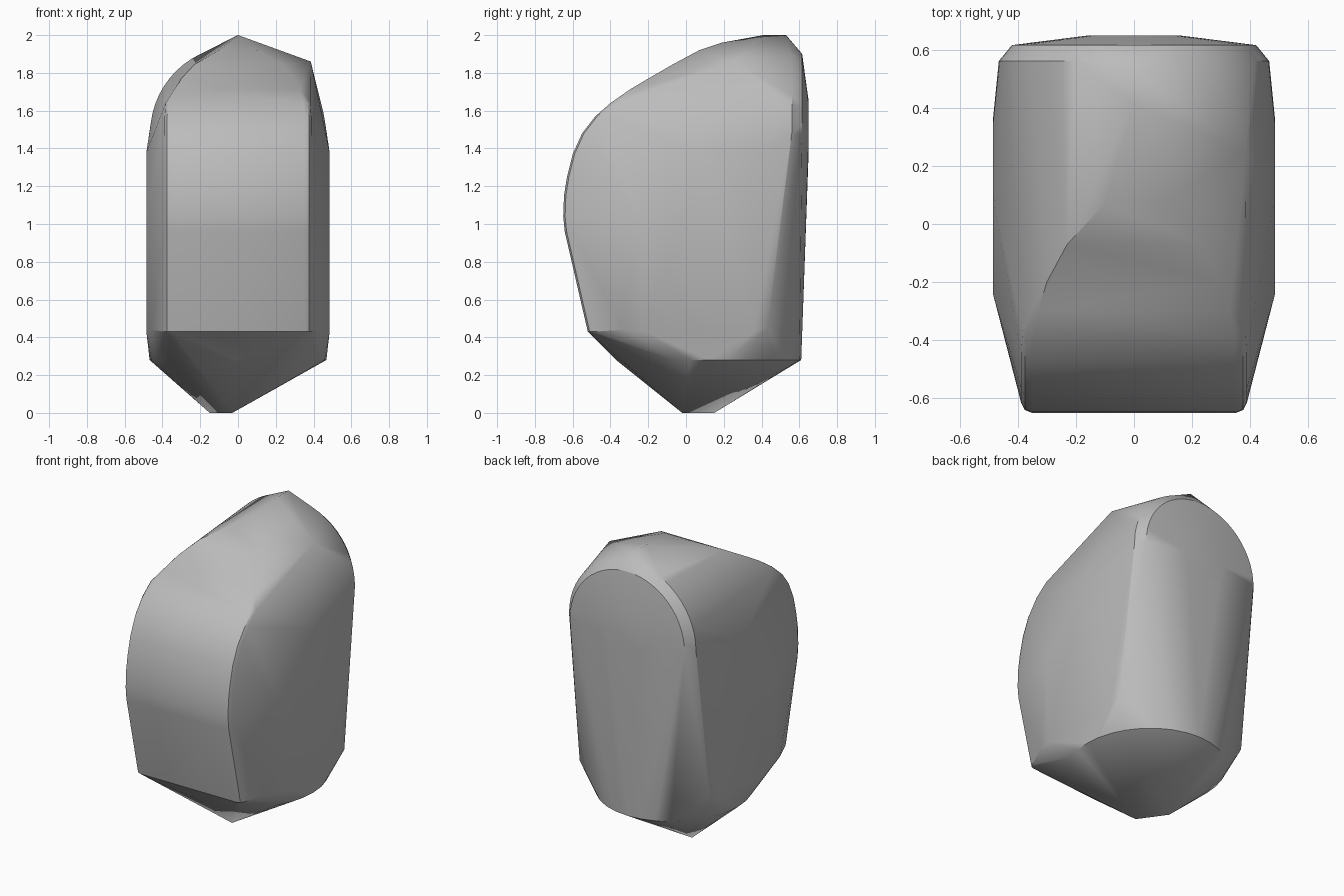
import bpy, bmesh, math

cube = bpy.data.objects.get("Cube")
if cube:
    bpy.data.objects.remove(cube, do_unlink=True)

points = []


def pair(x, y, z):
    """Add a point and its mirror image."""
    points.extend([(x, y, z), (-x, y, z)])


def arch(radius, y, centre_z, start, end, steps):
    """Add an arc lying in an upright plane, angles in degrees."""
    for i in range(steps + 1):
        a = math.radians(start + (end - start) * i / steps)
        points.append((radius * math.cos(a), y, centre_z + radius * math.sin(a)))


# Curved front panel with rounded side edges: half width, y, z
FRONT = [(.35, -.52, .43), (.35, -.61, .85), (.35, -.642, .96), (.35, -.65, 1.04),
         (.35, -.646, 1.15), (.35, -.63, 1.25), (.35, -.60, 1.37), (.35, -.55, 1.48),
         (.35, -.48, 1.57), (.345, -.40, 1.64), (.33, -.30, 1.71), (.30, -.20, 1.77),
         (.23, -.07, 1.845), (.10, .07, 1.92)]
for x, y, z in FRONT:
    pair(x, y, z)
    if z < 1.7:
        pair(x + .025, y + .010, z)
        pair(x + .038, y + .035, z)

# Broad side walls
for y, z in [(-.22, .43), (.36, .43), (-.24, 1.0), (.34, 1.0), (.10, 1.38), (.34, 1.38)]:
    pair(.485, y, z)
pair(.46, -.33, .44)
pair(.478, .43, .45)

# Back: outer arch, inner arch and the raised round centre
arch(.465, .56, 1.48, 0, 180, 28)
arch(.42, .615, 1.48, 0, 180, 28)
arch(.16, .648, 1.50, 0, 360, 24)

# Pointed crown and the single corner beside it
points += [(0, .19, 1.96), (0, .41, 2.0), (0, .53, 2.0), (.385, .25, 1.86)]

# Round lower rim and the narrow foot
for i in range(32):
    a = math.tau * i / 32
    points.append((.468 * math.cos(a), .12 + .49 * math.sin(a), .28))
points += [(-.03, -.02, 0), (-.15, .15, 0)]

# Skin the control points into one convex body
bm = bmesh.new()
for p in points:
    bm.verts.new(p)
hull = bmesh.ops.convex_hull(bm, input=bm.verts[:])
spare = set(hull["geom_interior"]) | set(hull["geom_unused"])
bmesh.ops.delete(bm, geom=[v for v in spare if isinstance(v, bmesh.types.BMVert)], context='VERTS')
bmesh.ops.dissolve_limit(bm, angle_limit=math.radians(1), verts=bm.verts[:], edges=bm.edges[:])
bmesh.ops.recalc_face_normals(bm, faces=bm.faces[:])
mesh = bpy.data.meshes.new("faceted_body")
bm.to_mesh(mesh)
bm.free()

# Plain grey
grey = bpy.data.materials.new("grey")
grey.use_nodes = True
colour = (.5, .5, .5, 1)
grey.diffuse_color = colour
grey.node_tree.nodes["Principled BSDF"].inputs["Base Color"].default_value = colour
mesh.materials.append(grey)

body = bpy.data.objects.new("faceted_body", mesh)
bpy.context.collection.objects.link(body)
bpy.context.view_layer.objects.active = body
body.select_set(True)
bpy.ops.object.shade_smooth_by_angle(angle=math.radians(32))
